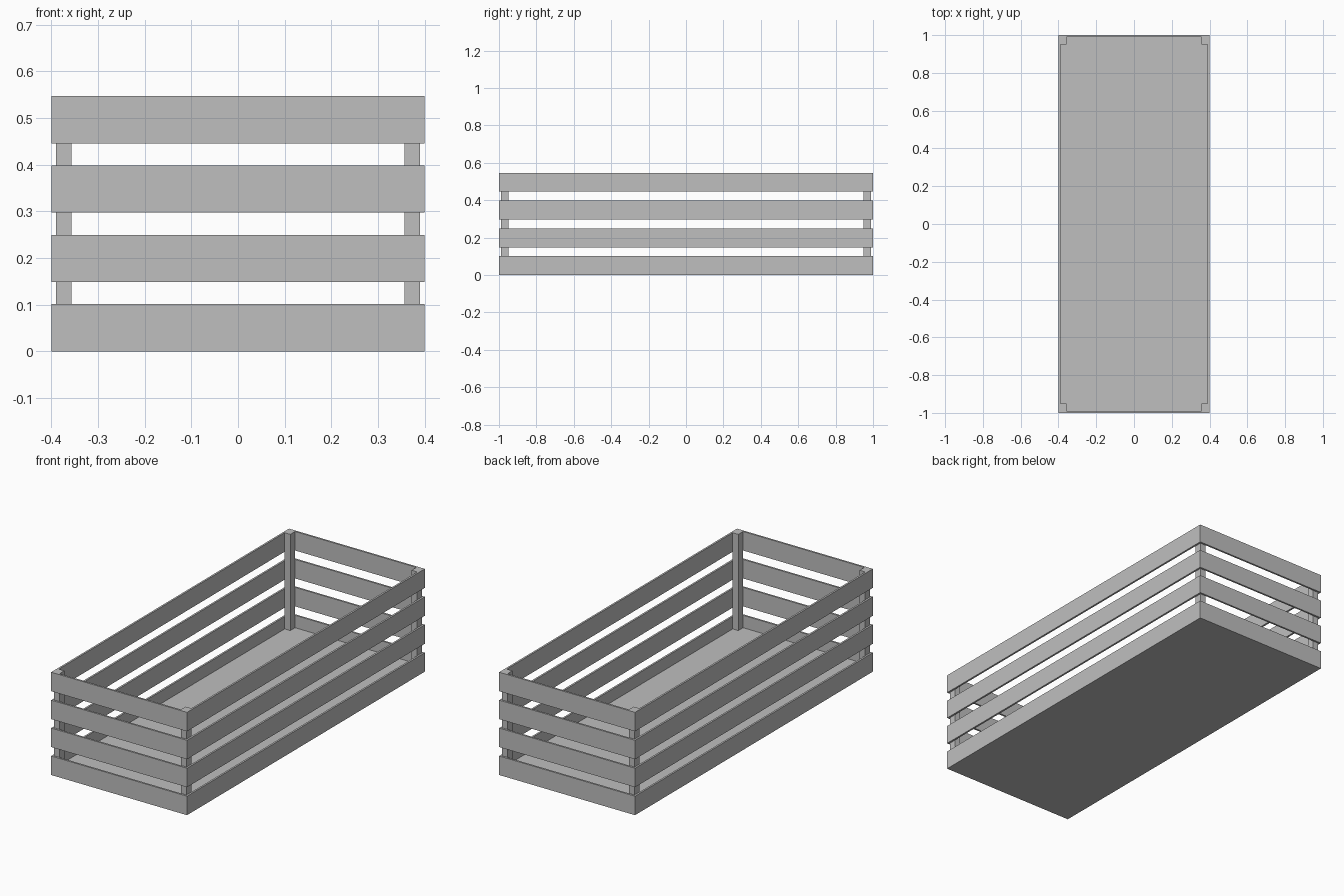
import bpy

cube = bpy.data.objects.get("Cube")
if cube:
    bpy.data.objects.remove(cube, do_unlink=True)

# Single grey finish
grey = bpy.data.materials.new("plain_grey")
grey.use_nodes = True
grey.diffuse_color = (0.52, 0.52, 0.52, 1)
grey.node_tree.nodes["Principled BSDF"].inputs["Base Color"].default_value = grey.diffuse_color


def box(name, low, high):
    """Add a box spanning two opposite corners."""
    bpy.ops.mesh.primitive_cube_add(size=1)
    obj = bpy.context.object
    obj.name = name
    for v in obj.data.vertices:
        v.co = [h if c > 0 else l for c, l, h in zip(v.co, low, high)]
    obj.data.materials.append(grey)
    return obj


def mirrored_box(name, sx, sy, low, high):
    """Add a box given in the +x +y quarter, flipped by the signs."""
    xs = sorted((low[0] * sx, high[0] * sx))
    ys = sorted((low[1] * sy, high[1] * sy))
    return box(name, (xs[0], ys[0], low[2]), (xs[1], ys[1], high[2]))


HALF_X, HALF_Y = 0.4, 1.0
BOARD = 0.01
HEIGHT = 0.547
SLAT = 0.101
STEP = (HEIGHT - SLAT) / 3
IN_X, IN_Y = HALF_X - BOARD, HALF_Y - BOARD

# Floor panel
box("floor_panel", (-IN_X, -IN_Y, 0), (IN_X, IN_Y, 0.035))

# Four rows of slats on every side
for row in range(4):
    z0 = row * STEP
    z1 = z0 + SLAT
    for sign, side, end in ((1, "left", "back"), (-1, "right", "front")):
        mirrored_box(f"{side}_slat_{row + 1}", sign, 1,
                     (IN_X, -HALF_Y, z0), (HALF_X, HALF_Y, z1))
        mirrored_box(f"{end}_slat_{row + 1}", 1, sign,
                     (-IN_X, IN_Y, z0), (IN_X, HALF_Y, z1))

# Corner posts inside the slats
for sx, side in ((1, "left"), (-1, "right")):
    for sy, end in ((1, "back"), (-1, "front")):
        mirrored_box(f"{end}_{side}_post", sx, sy,
                     (0.357, 0.95, 0.035), (IN_X, IN_Y, HEIGHT))
